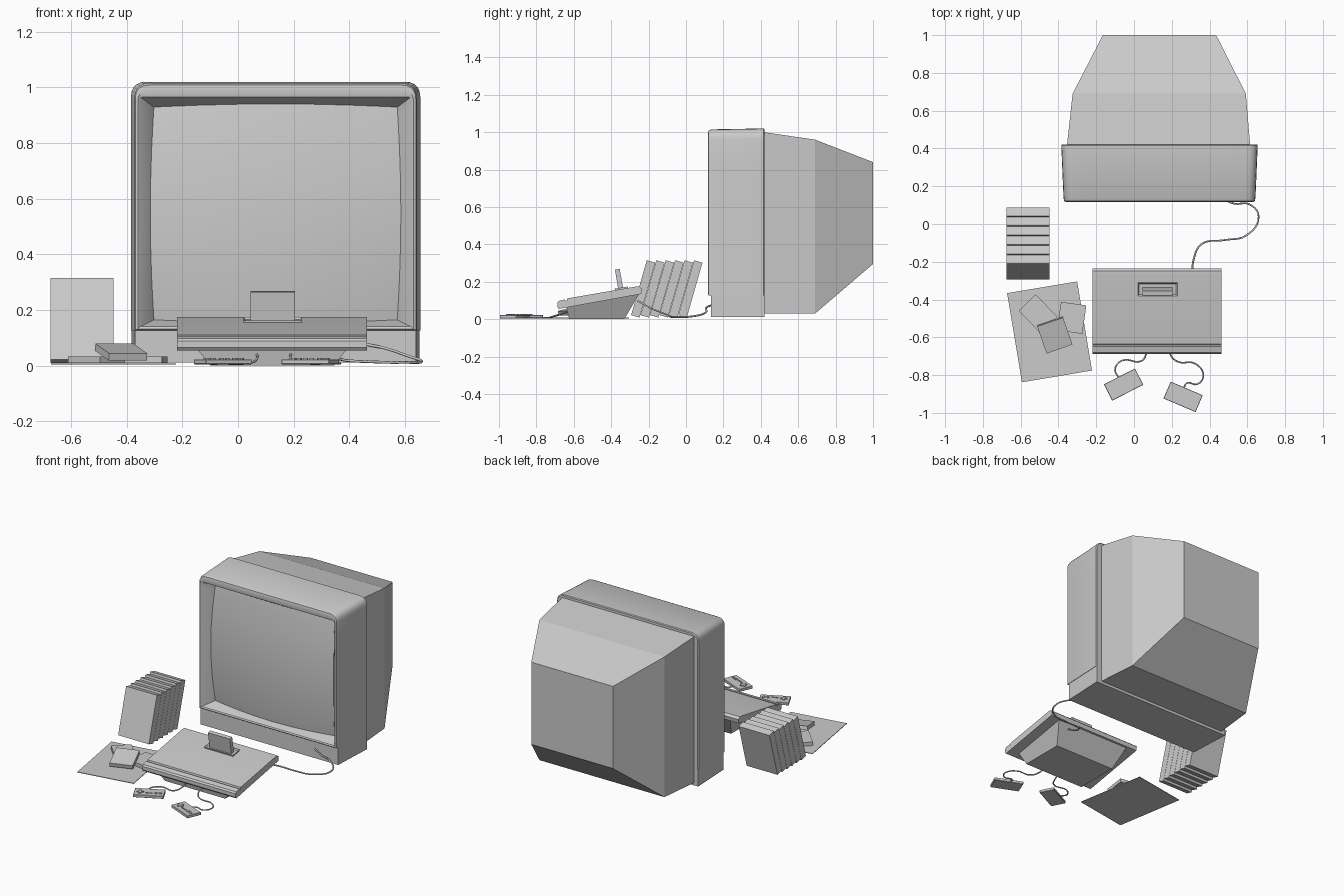
import bpy, bmesh, math
from mathutils import Matrix, Vector

if "Cube" in bpy.data.objects:
    bpy.data.objects.remove(bpy.data.objects["Cube"])

grey = bpy.data.materials.new("plain light grey")
grey.diffuse_color = (0.6, 0.6, 0.6, 1)
grey.use_nodes = True
grey.node_tree.nodes["Principled BSDF"].inputs["Base Color"].default_value = grey.diffuse_color


def finish(name, bm, smooth=None):
    bmesh.ops.recalc_face_normals(bm, faces=bm.faces)
    me = bpy.data.meshes.new(name)
    bm.to_mesh(me)
    bm.free()
    me.materials.append(grey)
    ob = bpy.data.objects.new(name, me)
    bpy.context.collection.objects.link(ob)
    if smooth:
        bpy.ops.object.select_all(action='DESELECT')
        ob.select_set(True)
        bpy.context.view_layer.objects.active = ob
        bpy.ops.object.shade_smooth_by_angle(angle=math.radians(smooth))
    return ob


def loft(name, rings, smooth=None):
    """Closed solid through rings of points."""
    bm = bmesh.new()
    vs = [[bm.verts.new(p) for p in r] for r in rings]
    n = len(vs[0])
    for a, b in zip(vs, vs[1:]):
        for i in range(n):
            j = (i + 1) % n
            bm.faces.new((a[i], a[j], b[j], b[i]))
    bm.faces.new(vs[0])
    bm.faces.new(vs[-1])
    return finish(name, bm, smooth)


def rect_y(y, x0, x1, z0, z1):
    return [(x0, y, z0), (x1, y, z0), (x1, y, z1), (x0, y, z1)]


def rect_z(x0, x1, y0, y1, z0, z1):
    # horizontal rectangle, z0 at its front and z1 at its back
    return [(x0, y0, z0), (x1, y0, z0), (x1, y1, z1), (x0, y1, z1)]


def box(name, size, loc, rot=(0, 0, 0), bevel=0.0, parent=None):
    bm = bmesh.new()
    bmesh.ops.create_cube(bm, size=1)
    bmesh.ops.scale(bm, vec=size, verts=bm.verts)
    if bevel:
        bmesh.ops.bevel(bm, geom=bm.edges[:], offset=bevel, segments=1, affect='EDGES')
    ob = finish(name, bm)
    m = Matrix.Translation(loc)
    for ax, a in zip('ZYX', reversed(rot)):
        m = m @ Matrix.Rotation(math.radians(a), 4, ax)
    ob.data.transform((parent or Matrix()) @ m)
    return ob


def cable(name, pts, r=0.0045):
    cu = bpy.data.curves.new(name, 'CURVE')
    cu.dimensions = '3D'
    cu.bevel_depth = r
    cu.bevel_resolution = 1
    cu.resolution_u = 5
    cu.use_fill_caps = True
    sp = cu.splines.new('BEZIER')
    sp.bezier_points.add(len(pts) - 1)
    for bp, p in zip(sp.bezier_points, pts):
        bp.co = p
        bp.handle_left_type = bp.handle_right_type = 'AUTO'
    cu.materials.append(grey)
    ob = bpy.data.objects.new(name, cu)
    bpy.context.collection.objects.link(ob)
    bpy.ops.object.select_all(action='DESELECT')
    ob.select_set(True)
    bpy.context.view_layer.objects.active = ob
    bpy.ops.object.convert(target='MESH')


# Television: bulging screen grid, then recess, rim and casing as outer rings
CX = 0.135


def screen_pt(u, v):
    x = CX + 0.437 * u * (1 + 0.03 * (1 - v * v))
    z = 0.547 + 0.382 * v * (1 + 0.03 * (1 - u * u))
    return (x, 0.195 - 0.06 * (1 - (u * u + v * v) / 2), z)


def ring_pt(u, v, y, hx, z0, z1, r):
    hz = (z1 - z0) / 2
    if v < 0:
        r = 0
    p = Vector((hx * u, hz * v))
    qx, qz = hx - r, hz - r
    q = Vector((max(-qx, min(qx, p.x)), max(-qz, min(qz, p.y))))
    d = p - q
    if abs(d.x) > 1e-6 and abs(d.y) > 1e-6:
        p = q + d.normalized() * r
    return (CX + p.x, y, (z0 + z1) / 2 + p.y)


US = [-1, -0.97, -0.93, -0.88, -0.6, -0.3, 0, 0.3, 0.6, 0.88, 0.93, 0.97, 1]
N = len(US)
bm = bmesh.new()
grid = [[bm.verts.new(screen_pt(u, v)) for u in US] for v in US]
for j in range(N - 1):
    for i in range(N - 1):
        bm.faces.new((grid[j][i], grid[j][i + 1], grid[j + 1][i + 1], grid[j + 1][i]))
edge = [(i, 0) for i in range(N)] + [(N - 1, j) for j in range(1, N)]
edge += [(i, N - 1) for i in range(N - 2, -1, -1)] + [(0, j) for j in range(N - 2, 0, -1)]
prev = [grid[j][i] for i, j in edge]
for spec in ((0.122, 0.487, 0.140, 0.966, 0.01), (0.117, 0.495, 0.132, 0.99, 0.035),
             (0.121, 0.504, 0.128, 1.008, 0.045), (0.135, 0.508, 0.126, 1.015, 0.05),
             (0.415, 0.52, 0.126, 1.02, 0.05), (0.42, 0.515, 0.126, 1.015, 0.05)):
    cur = [bm.verts.new(ring_pt(US[i], US[j], *spec)) for i, j in edge]
    for k in range(len(cur)):
        m = (k + 1) % len(cur)
        bm.faces.new((prev[k], prev[m], cur[m], cur[k]))
    prev = cur
bm.faces.new(prev)
finish("television_front_casing", bm, 35)

# Set-back control panel below the screen, and tapering rear housing
loft("television_lower_panel", [rect_y(0.135, CX - 0.505, CX + 0.505, 0.012, 0.128),
                                rect_y(0.42, CX - 0.518, CX + 0.518, 0.012, 0.128)])
loft("television_rear_housing", [rect_y(0.415, -0.355, 0.615, 0.03, 1.0),
                                 rect_y(0.69, -0.325, 0.592, 0.03, 0.96),
                                 rect_y(1.0, -0.165, 0.435, 0.295, 0.84)])

# Console: wedge shell from a side profile, tapered base
shell = [(-0.68, 0.055), (-0.688, 0.065), (-0.688, 0.088), (-0.68, 0.098),
         (-0.648, 0.106), (-0.645, 0.098), (-0.638, 0.099), (-0.635, 0.111),
         (-0.27, 0.174), (-0.25, 0.175), (-0.235, 0.162), (-0.24, 0.135)]
loft("console_shell", [[(x, y, z) for y, z in shell] for x in (-0.22, 0.464)], 25)
loft("console_base", [rect_z(-0.10, 0.345, -0.625, -0.33, 0, 0),
                      rect_z(-0.15, 0.395, -0.64, -0.25, 0.064, 0.136)])

# Slot collar with a sunken opening, and the cartridge standing in it
tilt = Matrix.Translation((0.125, -0.345, 0.160)) @ Matrix.Rotation(math.radians(9.5), 4, 'X')
bm = bmesh.new()
bmesh.ops.create_cube(bm, size=1)
bmesh.ops.scale(bm, vec=(0.21, 0.07, 0.018), verts=bm.verts)
bm.faces.ensure_lookup_table()
top = max(bm.faces, key=lambda f: f.calc_center_median().z)
bmesh.ops.inset_region(bm, faces=[top], thickness=0.014)
bmesh.ops.translate(bm, vec=(0, 0, -0.012), verts=top.verts)
bm.transform(tilt)
finish("console_slot_collar", bm)
box("inserted_cartridge", (0.16, 0.026, 0.125), (0, -0.004, 0.046), parent=tilt)

# Two controllers with a cross pad and buttons
for name, loc, ang in (("left", (-0.055, -0.85), 27), ("right", (0.26, -0.915), -23)):
    m = Matrix.Translation((*loc, 0)) @ Matrix.Rotation(math.radians(ang), 4, 'Z')
    box(name + "_controller_body", (0.185, 0.097, 0.018), (0, 0, 0.014), bevel=0.002, parent=m)
    box(name + "_controller_pad_a", (0.042, 0.014, 0.006), (-0.055, -0.005, 0.0245), parent=m)
    box(name + "_controller_pad_b", (0.014, 0.042, 0.006), (-0.055, -0.005, 0.0245), parent=m)
    for i, x in enumerate((-0.012, 0.012)):
        box(f"{name}_controller_menu_button_{i}", (0.016, 0.007, 0.005), (x, -0.015, 0.0245), parent=m)
    for i, x in enumerate((0.042, 0.068)):
        bm = bmesh.new()
        bmesh.ops.create_cone(bm, cap_ends=True, segments=10, radius1=0.01, radius2=0.01, depth=0.006)
        bm.transform(m @ Matrix.Translation((x, -0.012, 0.0245)))
        finish(f"{name}_controller_round_button_{i}", bm)

# Cables
cable("left_controller_cable", [(0.068, -0.62, 0.045), (0.066, -0.68, 0.022), (0.04, -0.725, 0.010),
                                (-0.06, -0.722, 0.008), (-0.1, -0.765, 0.008), (-0.082, -0.815, 0.014)])
cable("right_controller_cable", [(0.19, -0.62, 0.045), (0.192, -0.69, 0.022), (0.23, -0.728, 0.010),
                                 (0.325, -0.74, 0.008), (0.367, -0.80, 0.008), (0.335, -0.848, 0.008),
                                 (0.28, -0.842, 0.010), (0.262, -0.875, 0.014)])
cable("television_cable", [(0.31, -0.26, 0.10), (0.315, -0.19, 0.06), (0.36, -0.105, 0.025),
                           (0.48, -0.085, 0.014), (0.595, -0.06, 0.012), (0.66, 0.04, 0.016),
                           (0.61, 0.105, 0.035), (0.53, 0.108, 0.062), (0.46, 0.14, 0.076)], 0.005)

# Row of leaning game boxes
for i in range(6):
    box(f"game_box_{i}", (0.226, 0.047, 0.305), (-0.561, -0.229 + 0.0505 * i, 0.162), (-16, 0, 0))

# Paper sheet with three loose cartridges on it
box("paper_sheet", (0.376, 0.478, 0.004), (-0.447, -0.571, 0.006), (0, 0, 9.5))
box("loose_cartridge_left", (0.125, 0.165, 0.024), (-0.508, -0.475, 0.021), (0, 0, 44))
box("loose_cartridge_right", (0.135, 0.152, 0.024), (-0.33, -0.497, 0.021), (0, 0, -8))
box("loose_cartridge_top", (0.145, 0.155, 0.026), (-0.42, -0.588, 0.049), (13, 0, 19))
